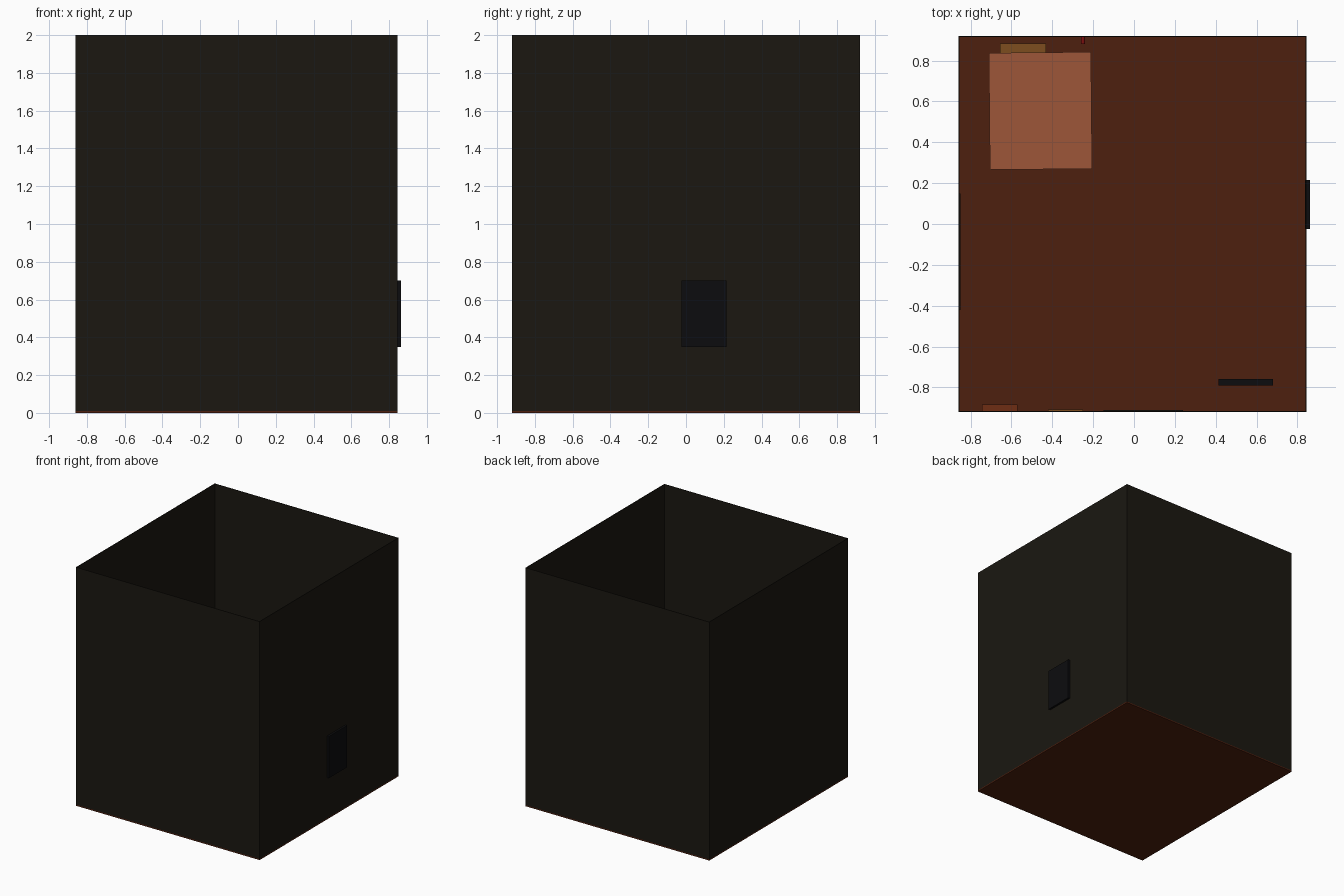
import bpy, math
from mathutils import Matrix, Vector

if "Cube" in bpy.data.objects:
    bpy.data.objects.remove(bpy.data.objects["Cube"])


def material(name, rgb):
    m = bpy.data.materials.new(name)
    m.diffuse_color = (*rgb, 1)
    m.use_nodes = True
    m.node_tree.nodes["Principled BSDF"].inputs["Base Color"].default_value = m.diffuse_color
    return m


WALL = material("dark_wall", (0.0105, 0.0085, 0.0055))
FLOOR = material("floor_wood", (0.075, 0.014, 0.0045))
TABLE = material("table_wood", (0.34, 0.093, 0.04))
GOLD = material("stool_wood", (0.205, 0.076, 0.013))
BROWN = material("frame_wood", (0.156, 0.026, 0.007))
BLACK = material("black", (0.0037, 0.0037, 0.0045))
RED = material("red", (0.2, 0.005, 0.005))


def box(name, x, y, z, mat):
    """Box from (min, max) ranges."""
    lo, hi = Vector((x[0], y[0], z[0])), Vector((x[1], y[1], z[1]))
    bpy.ops.mesh.primitive_cube_add(size=1)
    o = bpy.context.object
    o.name = name
    o.data.transform(Matrix.Translation((lo + hi) / 2) @ Matrix.Diagonal((*(hi - lo), 1)))
    o.data.materials.append(mat)
    return o


def four_legged(name, x, y, top, thick, leg, mat, turn=0):
    """Flat top on four square legs, turned about its own centre."""
    parts = [box(name + "_top", x, y, (top - thick, top), mat)]
    inset = leg * 0.3
    for lx in (x[0] + inset, x[1] - inset - leg):
        for ly in (y[0] + inset, y[1] - inset - leg):
            parts.append(box(name + "_leg", (lx, lx + leg), (ly, ly + leg),
                             (F, top - thick), mat))
    c = Matrix.Translation((sum(x) / 2, sum(y) / 2, 0))
    for p in parts:
        p.data.transform(c @ Matrix.Rotation(turn, 4, 'Z') @ c.inverted())


# Room shell, open at the top
X0, X1, Y0, Y1, F, T = -0.86, 0.845, -0.92, 0.92, 0.01, 0.005
box("floor", (X0, X1), (Y0, Y1), (0, F), FLOOR)
box("front_wall", (X0, X1), (Y0, Y0 + T), (F, 2), WALL)
box("back_wall", (X0, X1), (Y1 - T, Y1), (F, 2), WALL)
box("left_wall", (X0, X0 + T), (Y0 + T, Y1 - T), (F, 2), WALL)
box("right_wall", (X1 - T, X1), (Y0 + T, Y1 - T), (F, 2), WALL)

# Panel let through the right wall
box("wall_panel", (0.838, 0.862), (-0.025, 0.215), (0.35, 0.70), BLACK)

# Table with a stool tucked under it
four_legged("table", (-0.708, -0.208), (0.268, 0.84), 0.36, 0.035, 0.04, TABLE,
            math.radians(0.55))
four_legged("stool", (-0.655, -0.43), (0.66, 0.885), 0.21, 0.03, 0.03, GOLD)

# Standing screen in the front right corner
box("screen", (0.415, 0.68), (-0.79, -0.76), (0.35, 0.70), BLACK)
box("screen_post", (0.535, 0.56), (-0.787, -0.763), (F, 0.35), BLACK)

# Flat pieces hung on the walls
box("front_wall_box", (-0.745, -0.57), (Y0 + T, -0.885), (0.40, 0.62), BROWN)
box("front_small_picture", (-0.42, -0.25), (Y0 + T, -0.909), (0.40, 0.65), GOLD)
box("front_wide_picture", (-0.15, 0.24), (Y0 + T, -0.911), (0.38, 0.68), WALL)
box("left_picture", (X0 + T, -0.849), (-0.42, 0.15), (0.38, 0.70), WALL)

# Small knob on the back wall
bpy.ops.mesh.primitive_cylinder_add(vertices=12, radius=0.01, depth=0.035,
                                    location=(-0.25, 0.898, 0.45),
                                    rotation=(math.pi / 2, 0, 0))
knob = bpy.context.object
knob.name = "wall_knob"
knob.data.materials.append(RED)
